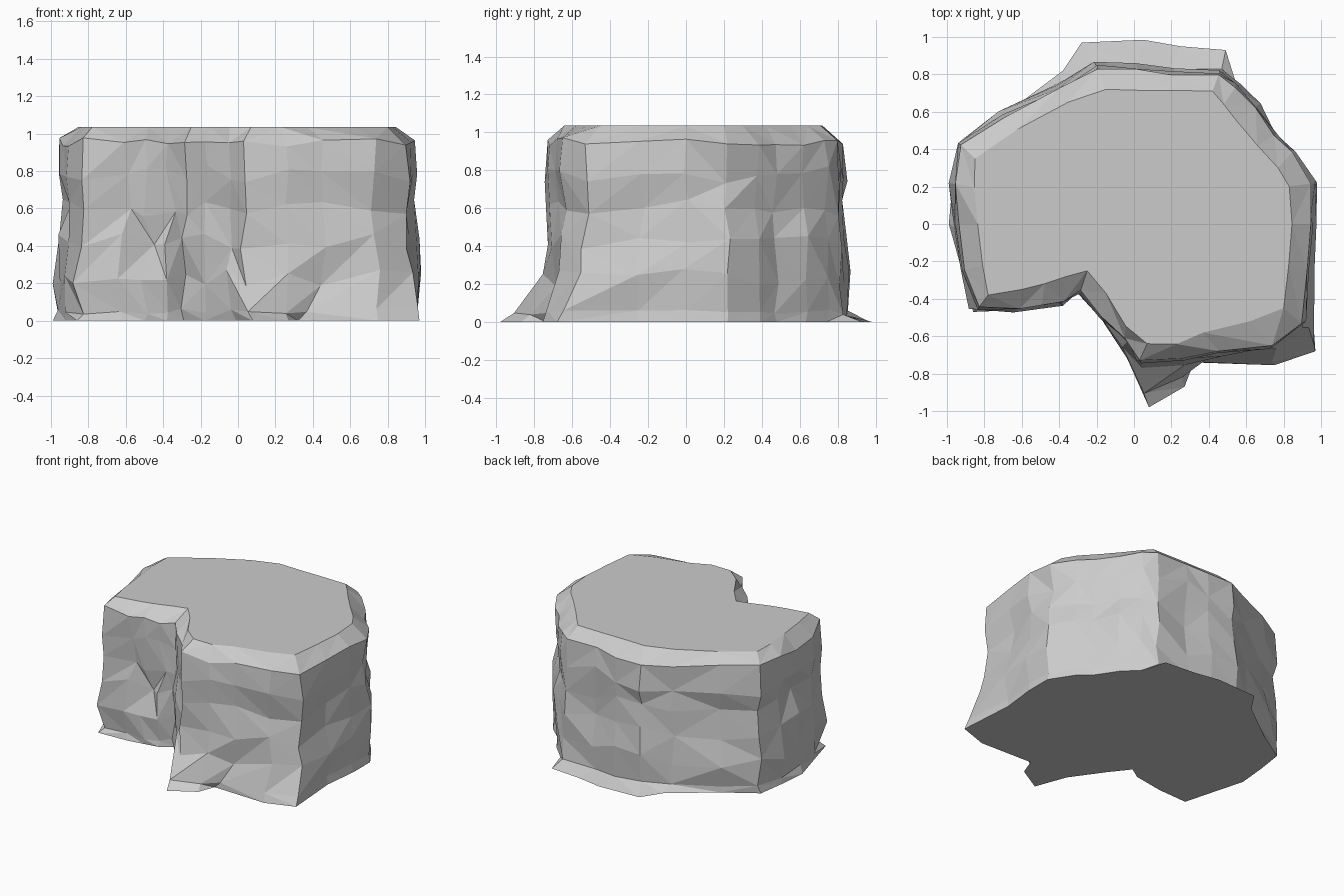
import bpy, bmesh, random
from mathutils import Vector

if "Cube" in bpy.data.objects:
    bpy.data.objects.remove(bpy.data.objects["Cube"])

random.seed(11)

# Body outline at mid height, counter-clockwise from the right side
outline = [(.96, 0), (.96, .22), (.86, .39), (.76, .48), (.66, .63), (.55, .74), (.46, .81),
           (.2, .81), (.02, .84), (-.2, .84), (-.4, .74), (-.7, .58), (-.94, .43),
           (-.97, .22), (-.95, 0), (-.92, -.25), (-.84, -.45), (-.62, -.46),
           (-.5, -.44), (-.38, -.42), (-.29, -.36), (-.18, -.5), (-.05, -.62),
           (.03, -.74), (.26, -.73), (.46, -.69), (.75, -.66), (.91, -.54), (.94, -.25)]

# Root-like flares where the rock meets the ground
flares = {0: (.97, .02), 1: (.97, .22), 6: (.49, .93), 7: (.25, .95), 8: (.05, .985), 9: (-.28, .97),
          10: (-.38, .82), 14: (-.99, 0), 16: (-.86, -.47), 22: (-.01, -.74), 23: (.08, -.98),
          24: (.27, -.87), 25: (.32, -.74), 26: (.75, -.755), 27: (.97, -.68)}

# Corners of the flat top that leave the even inset
top_corners = {1: (.83, .2), 2: (.77, .3), 3: (.66, .42), 4: (.55, .55), 5: (.48, .64),
               6: (.42, .71), 7: (.2, .715), 8: (.02, .715), 9: (-.15, .72),
               12: (-.85, .35), 16: (-.78, -.38), 17: (-.6, -.35), 18: (-.48, -.32), 19: (-.36, -.28),
               20: (-.25, -.25), 21: (-.15, -.37), 23: (.07, -.64),
               25: (.37, -.58), 26: (.62, -.52), 27: (.8, -.45)}

# Chips and hollows: (column, ring) -> inward amount; negative bulges out
dents = {(28, 3): .03, (28, 4): .03, (0, 3): .02, (1, 5): .05, (2, 5): .04,
         (1, 2): -.02, (18, 3): .06, (17, 4): .04, (17, 5): .03, (19, 4): .04,
         (26, 3): .03, (26, 4): .03, (23, 2): -.01, (16, 2): -.03,
         (13, 2): -.015, (13, 4): .02, (14, 4): .02}

# Rings from ground to rim: height, outline scale, share of flare, share of front flare
rings = [(0, 1, 1, 1), (.05, 1, .12, .7), (.23, 1.01, .02, .12), (.43, 1, 0, 0),
         (.6, .975, 0, 0), (.78, .995, 0, 0), (.95, .985, 0, 0)]

bm = bmesh.new()
n = len(outline)
loops = []
for r, (z, s, f, front) in enumerate(rings):
    loop = []
    for i, p in enumerate(outline):
        base = Vector(p)
        blend = front if 22 <= i <= 27 else f
        q = base * s + (Vector(flares.get(i, p)) - base) * blend
        q -= base.normalized() * dents.get((i, r), 0)
        h = z
        if 0 < r < 6:            # uneven facets
            q += Vector((random.uniform(-.018, .018), random.uniform(-.018, .018)))
            h += random.uniform(-.05, .05) if r > 1 else random.uniform(-.015, .015)
        elif r == 6:
            h += random.uniform(-.02, .03)
        loop.append(bm.verts.new((q.x, q.y, h)))
    loops.append(loop)

# Flat top
loops.append([bm.verts.new((*Vector(top_corners.get(i, (p[0] * .88, p[1] * .88))), 1.035))
              for i, p in enumerate(outline)])

# Faceted walls
for a, b in zip(loops, loops[1:]):
    for i in range(n):
        j = (i + 1) % n
        if random.random() < .5:
            bm.faces.new((a[i], a[j], b[j]))
            bm.faces.new((a[i], b[j], b[i]))
        else:
            bm.faces.new((a[i], a[j], b[i]))
            bm.faces.new((a[j], b[j], b[i]))
bm.faces.new(loops[-1])
bm.faces.new(loops[0][::-1])
bmesh.ops.recalc_face_normals(bm, faces=bm.faces[:])

mesh = bpy.data.meshes.new("rock")
bm.to_mesh(mesh)
bm.free()
rock = bpy.data.objects.new("rock", mesh)
bpy.context.collection.objects.link(rock)
